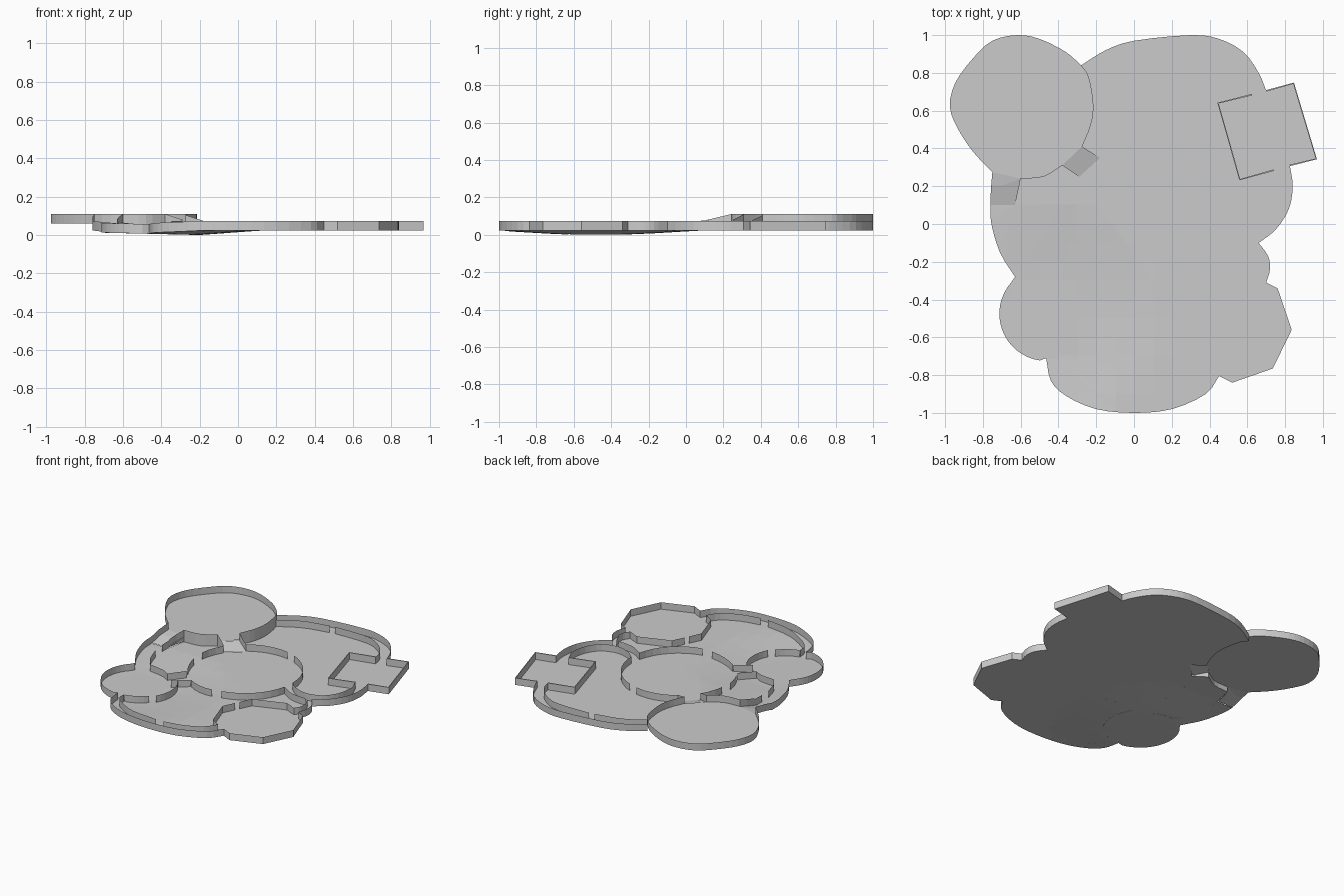
import bpy, bmesh, math
from mathutils import Vector

if "Cube" in bpy.data.objects:
    bpy.data.objects.remove(bpy.data.objects["Cube"])

BASE, HIGH, WALL = 0.024, 0.06, 0.05


def clamp(v):
    return max(0.0, min(1.0, v))


def ground(x, y):
    # level floor that dips toward the sunken south-west room
    d = math.hypot(x + 0.45, y + 0.47)
    low = 0.024 * clamp(-0.2 - x)
    return BASE - (BASE - low) * clamp((0.58 - d) / 0.33)


def raised(x, y):
    return HIGH


def west_ramp(x, y):
    return BASE + (HIGH - BASE) * clamp((y - 0.09) / 0.15)


def west_level(x, y):
    return west_ramp(x, y) if y > 0.09 else ground(x, y)


def door_ramp(x, y):
    # rises from the central room toward the north-west room
    t = ((x + 0.235) * -0.09 + (y - 0.30) * 0.06) / (0.09 ** 2 + 0.06 ** 2)
    return BASE + (HIGH - BASE) * clamp(t)


def smooth(pts, n=3):
    p = [Vector(q) for q in pts]
    p = [2 * p[0] - p[1]] + p + [2 * p[-1] - p[-2]]
    out = []
    for a, b, c, d in zip(p, p[1:], p[2:], p[3:]):
        for i in range(n):
            t = i / n
            q = b + (c - a) * t / 2 + (2 * a - 5 * b + 4 * c - d) * t * t / 2
            q = q + (3 * b - a - 3 * c + d) * t ** 3 / 2
            out.append((q.x, q.y))
    return out + [tuple(pts[-1])]


def arc(c, r, a0, a1, step=8):
    n = max(1, round(abs(a1 - a0) / step))
    angles = [math.radians(a0 + (a1 - a0) * i / n) for i in range(n + 1)]
    return [(c[0] + r * math.cos(a), c[1] + r * math.sin(a)) for a in angles]


def finish(name, bm):
    me = bpy.data.meshes.new(name)
    bm.to_mesh(me)
    bm.free()
    ob = bpy.data.objects.new(name, me)
    bpy.context.collection.objects.link(ob)
    return ob


def wall(name, pts, level=ground, top=None):
    bm = bmesh.new()
    top = top or (lambda x, y: level(x, y) + WALL)
    rows = [(bm.verts.new((x, y, level(x, y))), bm.verts.new((x, y, top(x, y)))) for x, y in pts]
    for (a, b), (c, d) in zip(rows, rows[1:]):
        bm.faces.new((a, c, d, b))
    return finish(name, bm)


def floor(name, pts, level, cuts=False):
    bm = bmesh.new()
    f = bm.faces.new([bm.verts.new((x, y, 0)) for x, y in pts])
    f.normal_update()
    if f.normal.z < 0:
        f.normal_flip()
    bmesh.ops.triangulate(bm, faces=bm.faces[:])
    if cuts:
        for axis in ((1, 0, 0), (0, 1, 0)):
            for i in range(-9, 6):
                bmesh.ops.bisect_plane(bm, geom=bm.verts[:] + bm.edges[:] + bm.faces[:],
                                       plane_co=Vector(axis) * (i / 10 + 0.003), plane_no=axis)
    for v in bm.verts:
        v.co.z = level(v.co.x, v.co.y)
    return finish(name, bm)


# Outer walls, clockwise from the north
north_outer = smooth([(-.28, .84), (-.15, .92), (0, .97), (.3, 1), (.45, .98), (.58, .91), (.66, .8), (.7, .705)])
east_outer = smooth([(.825, .31), (.84, .2), (.82, .08), (.75, -.03), (.66, -.1)])
nook_outer = smooth([(.66, -.1), (.71, -.17), (.72, -.24), (.70, -.31)])
hept_outer = [(.70, -.31), (.76, -.34), (.835, -.56), (.735, -.765), (.52, -.84), (.45, -.805)]
south_outer = smooth([(.45, -.805), (.38, -.9), (.2, -.98), (0, -1), (-.2, -.98), (-.36, -.91), (-.44, -.83), (-.465, -.71)])
west_low = smooth([(-.63, -.28), (-.71, -.15), (-.755, 0), (-.76, .1)])
west_high = [(-.76, .1), (-.758, .18), (-.75, .275)]
SW, SWR = (-.455, -.475), .24
sw_outer = [(-.465, -.71)] + arc((-.463, -.475), .25, 262, 138) + [(-.63, -.28)]

# North-west raised room outline
nw_outer = smooth([(-.28, .84), (-.36, .91), (-.5, .98), (-.62, 1), (-.75, .97), (-.85, .88), (-.945, .75),
                   (-.975, .62), (-.93, .5), (-.85, .38), (-.75, .275)])
nw_south = smooth([(-.6, .24), (-.48, .25), (-.38, .31)])
nw_east = smooth([(-.275, .41), (-.23, .52), (-.215, .63), (-.24, .78), (-.28, .84)])

# Floors
main_outline = (north_outer + [(.845, .745), (.965, .345)] + east_outer + nook_outer[1:] + hept_outer[1:]
                + south_outer[1:] + sw_outer[1:] + west_low[1:] + [(-.63, .1)] + nw_south
                + [(-.29, .25), (-.18, .35)] + nw_east[:-1])
floor("main_floor", main_outline, ground, True)
floor("raised_room_floor", nw_outer + nw_south + nw_east[:-1], raised)
floor("west_ramp_floor", west_high + [(-.6, .24), (-.63, .1)], west_ramp, True)
floor("door_ramp_floor", [(-.38, .31), (-.29, .25), (-.18, .35), (-.275, .41)], door_ramp)

# Perimeter walls
for name, pts in (("north", north_outer), ("east", east_outer), ("nook", nook_outer),
                  ("heptagon", hept_outer), ("south", south_outer), ("southwest", sw_outer)):
    wall(name + "_outer_wall", pts)
wall("west_outer_wall", west_low + west_high[1:], west_level)

# Raised room walls; shared sides reach down to the lower floor
wall("raised_room_outer_wall", nw_outer, raised)
for name, pts in (("south", nw_south), ("east", nw_east)):
    wall("raised_room_%s_wall" % name, pts, ground, lambda x, y: HIGH + WALL)
for name, pts in (("west", [(-.38, .31), (-.29, .25)]), ("east", [(-.275, .41), (-.18, .35)])):
    wall("door_ramp_%s_wall" % name, pts, ground, lambda x, y: door_ramp(x, y) + WALL)

# Central round room, split by doorways
for i, (a, b) in enumerate(((124, 78), (68, 0), (-12, -79), (-90, -125), (215, 187), (173, 147))):
    wall("central_wall_%d" % i, arc((.03, .04), .38, a, b))

# Inner walls lining the corridors
inner = {
    "north_a": smooth([(-.24, .78), (-.15, .835), (-.05, .875), (.1, .905)]),
    "north_b": smooth([(.14, .912), (.31, .915), (.44, .9), (.55, .83), (.61, .75), (.625, .685)]),
    "east": smooth([(.74, .285), (.77, .2), (.75, .08), (.68, -.01), (.57, -.04), (.47, -.01), (.41, .04)]),
    "nook_a": smooth([(.40, -.04), (.48, -.09), (.55, -.107), (.62, -.11)]),
    "nook_b": smooth([(.64, -.12), (.665, -.18), (.667, -.23), (.64, -.275)]),
    "south_a": smooth([(.38, -.77), (.32, -.85), (.2, -.91), (.06, -.938)]),
    "south_b": smooth([(0, -.94), (-.2, -.91), (-.35, -.83), (-.41, -.77), (-.415, -.71)]),
    "heptagon_a": [(.38, -.77), (.31, -.73), (.24, -.52), (.28, -.435)],
    "heptagon_b": [(.295, -.405), (.335, -.32), (.56, -.24), (.64, -.275)],
    "west_room_a": [(-.632, .03), (-.632, .12)],
    "west_room_b": smooth([(-.625, -.05), (-.59, -.16), (-.54, -.235)]),
    "west_room_south": smooth([(-.54, -.235), (-.43, -.25), (-.37, -.28)]),
    "west_room_door": [(-.37, -.28), (-.285, -.18)],
    "southwest_door": [(-.29, -.35), (-.19, -.275)],
    "southwest_a": arc((-.455, -.475), .25, 37, -30),
    "southwest_b": arc((-.46, -.47), .245, -40, -79),
}
for name, pts in inner.items():
    wall(name + "_inner_wall", pts)
wall("west_ramp_inner_wall", [(-.632, .12), (-.62, .18), (-.6, .24)], ground,
     lambda x, y: west_ramp(x, y) + WALL)

# Square room walls, open where the corridor passes through
square = {"inner": [(.74, .285), (.56, .235), (.445, .64), (.625, .685)],
          "outer": [(.7, .705), (.845, .745), (.965, .345), (.825, .31)]}
for name, pts in square.items():
    ob = wall("square_room_%s_wall" % name, pts)
    mod = ob.modifiers.new("thickness", 'SOLIDIFY')
    mod.thickness = 0.008
    mod.offset = 0
